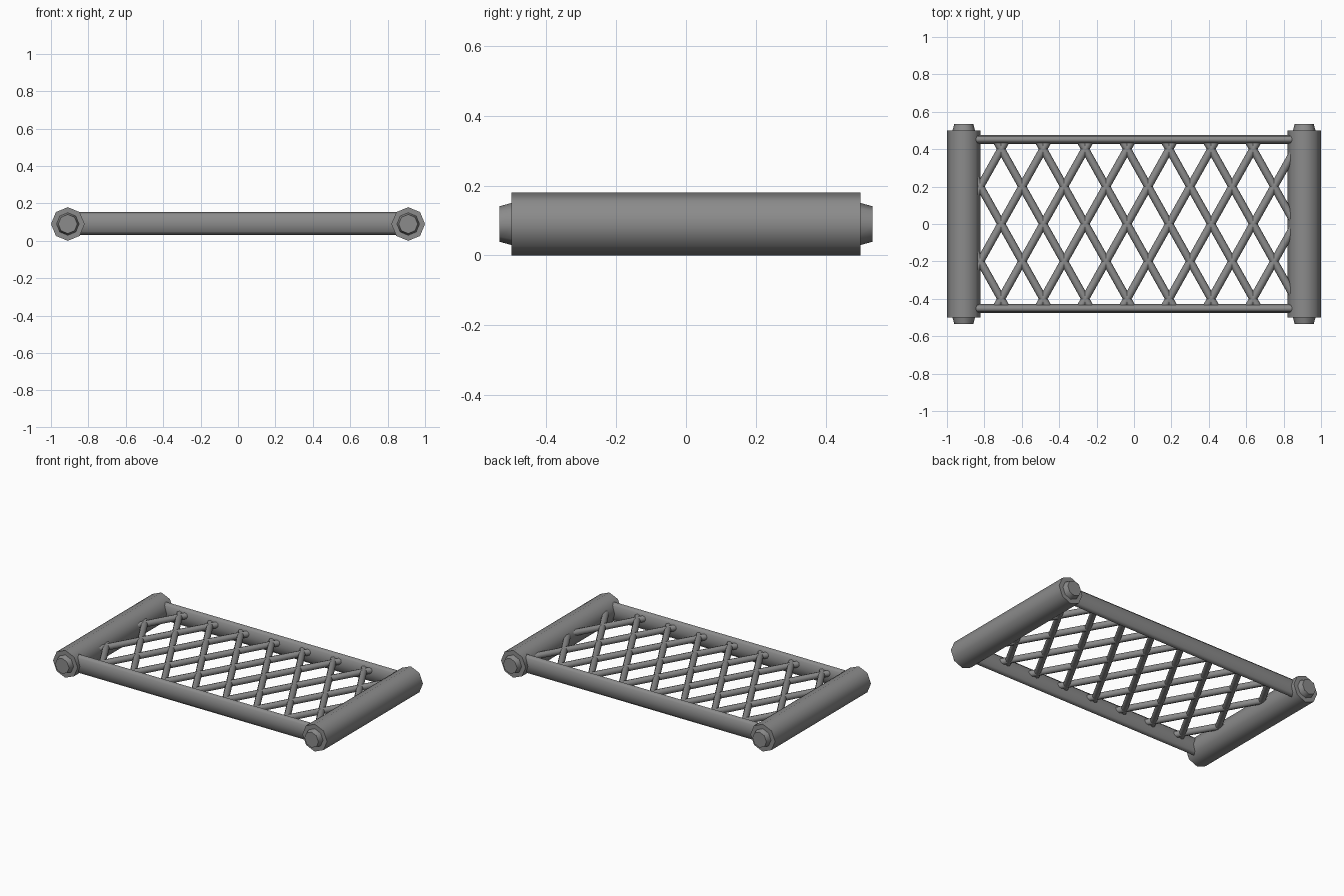
import bpy, math
from mathutils import Vector, Matrix

if "Cube" in bpy.data.objects:
    bpy.data.objects.remove(bpy.data.objects["Cube"])

Z = 0.09  # height of the frame's centre plane

metal = bpy.data.materials.new("dark_grey_metal")
metal.diffuse_color = (0.26, 0.26, 0.26, 1)
metal.use_nodes = True
metal.node_tree.nodes["Principled BSDF"].inputs["Base Color"].default_value = metal.diffuse_color


def bar(name, a, b, r1, r2=None, sides=8, squash=1.0):
    """Capped prism or taper from a to b; squash scales it sideways."""
    a, b = Vector(a), Vector(b)
    d = b - a
    bpy.ops.mesh.primitive_cone_add(vertices=sides, radius1=r1,
                                    radius2=r1 if r2 is None else r2, depth=d.length)
    obj = bpy.context.object
    obj.name = name
    w = d.normalized()
    u = Vector((0, 0, 1))
    basis = Matrix((u, w.cross(u), w)).transposed().to_4x4()
    obj.data.transform(basis @ Matrix.Diagonal((1, squash, 1, 1)))
    obj.location = (a + b) / 2
    obj.data.materials.append(metal)
    # Smooth round the sides, flat end faces
    for p in obj.data.polygons:
        p.use_smooth = len(p.vertices) == 4
    return obj


# End posts with tapered caps
for sx, side in ((-1, "left"), (1, "right")):
    x = sx * 0.91
    bar(f"{side}_post", (x, -0.5, Z), (x, 0.5, Z), 0.09)
    for sy, end in ((-1, "front"), (1, "back")):
        bar(f"{side}_{end}_cap", (x, sy * 0.49, Z), (x, sy * 0.534, Z), 0.063, 0.051)

# Flattened side rails
for sy, end in ((-1, "front"), (1, "back")):
    bar(f"{end}_rail", (-0.845, sy * 0.452, Z + 0.003), (0.845, sy * 0.452, Z + 0.003),
        0.062, squash=0.4)

# Diagonal lattice rods, clipped to the frame opening
PITCH, X0 = 0.2245, -0.71
SLOPE = 0.5613      # sideways run per unit of y
XMAX, YMAX, ROD_Z = 0.85, 0.44, 0.11
for s, label in ((1, "rising"), (-1, "falling")):
    for k in range(-2, 10):
        c = X0 + k * PITCH
        ys = sorted(((-XMAX - c) / (s * SLOPE), (XMAX - c) / (s * SLOPE)))
        y0, y1 = max(-YMAX, ys[0]), min(YMAX, ys[1])
        if y1 - y0 < 0.06:
            continue
        bar(f"{label}_rod", (c + s * SLOPE * y0, y0, ROD_Z),
            (c + s * SLOPE * y1, y1, ROD_Z), 0.021)
